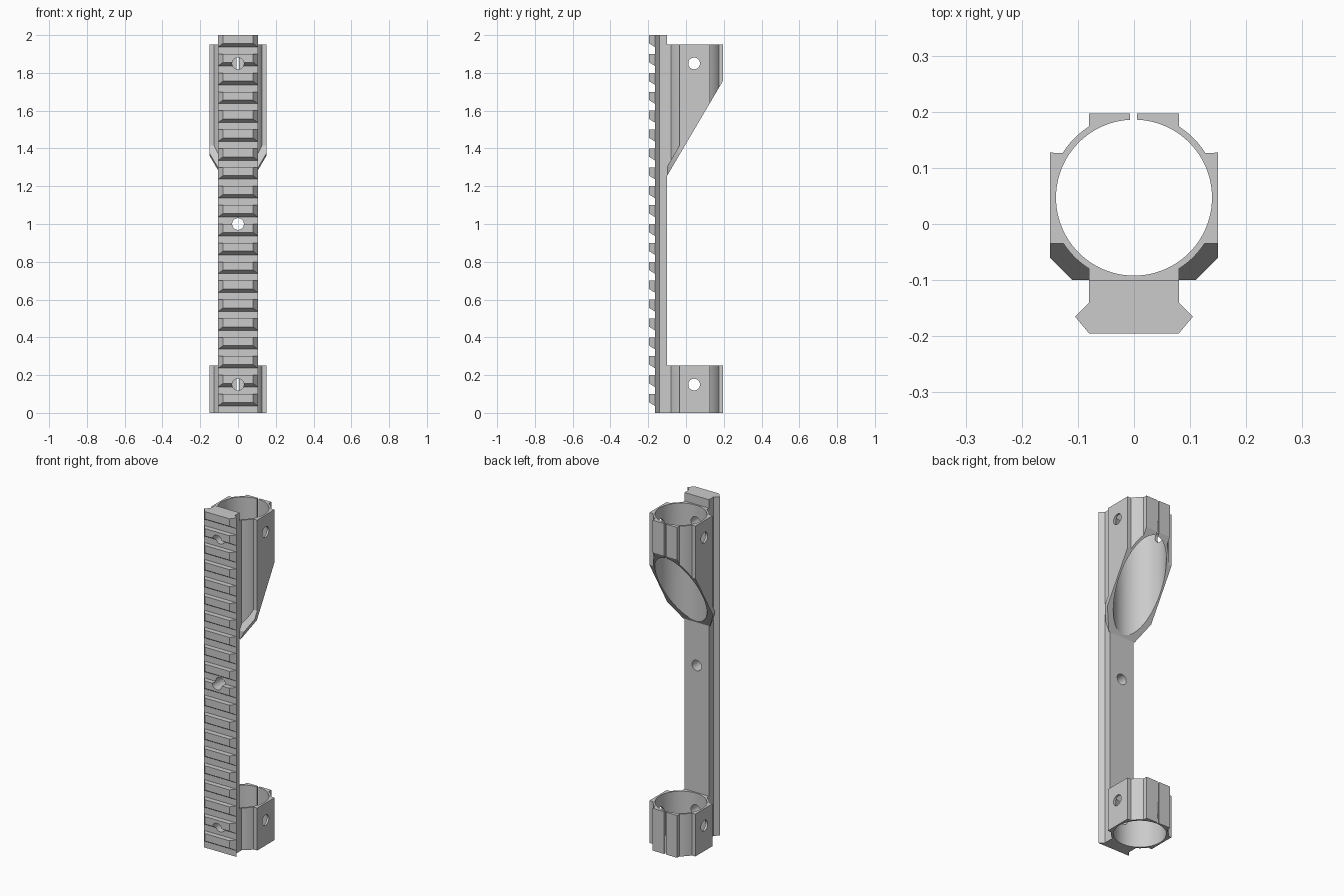
import bpy, bmesh, math
from mathutils import Vector, Matrix

cube = bpy.data.objects.get("Cube")
if cube:
    bpy.data.objects.remove(cube, do_unlink=True)

grey = bpy.data.materials.new("plain_grey")
grey.use_nodes = True
grey.diffuse_color = (0.6, 0.6, 0.6, 1)
grey.node_tree.nodes["Principled BSDF"].inputs["Base Color"].default_value = (0.6, 0.6, 0.6, 1)

AXIS_Y = 0.047      # depth of the bore centre
BORE, SHELL = 0.139, 0.15
HOLE = 0.031


def add_prism(bm, points, vector):
    """Sweep a closed polygon along a vector."""
    near = [bm.verts.new(p) for p in points]
    far = [bm.verts.new(Vector(p) + Vector(vector)) for p in points]
    bm.faces.new(near)
    bm.faces.new(far[::-1])
    for i in range(len(near)):
        j = (i + 1) % len(near)
        bm.faces.new((near[i], far[i], far[j], near[j]))


def add_cylinder(bm, centre, radius, length, turn=None, sides=32):
    matrix = Matrix.Translation(centre)
    if turn:
        matrix = matrix @ Matrix.Rotation(math.pi / 2, 4, turn)
    bmesh.ops.create_cone(bm, cap_ends=True, segments=sides, radius1=radius,
                          radius2=radius, depth=length, matrix=matrix)


def add_box(bm, low, high):
    pts = [(low[0], low[1], low[2]), (high[0], low[1], low[2]),
           (high[0], high[1], low[2]), (low[0], high[1], low[2])]
    add_prism(bm, pts, (0, 0, high[2] - low[2]))


def make_object(name, bm):
    bmesh.ops.recalc_face_normals(bm, faces=bm.faces[:])
    mesh = bpy.data.meshes.new(name)
    bm.to_mesh(mesh)
    bm.free()
    mesh.materials.append(grey)
    obj = bpy.data.objects.new(name, mesh)
    bpy.context.collection.objects.link(obj)
    return obj


def activate(obj):
    bpy.ops.object.select_all(action='DESELECT')
    obj.select_set(True)
    bpy.context.view_layer.objects.active = obj


def combine(obj, build, operation='DIFFERENCE'):
    """Boolean a temporary shape into the object."""
    bm = bmesh.new()
    build(bm)
    tool = make_object("helper", bm)
    tool.hide_render = True
    mod = obj.modifiers.new("combine", 'BOOLEAN')
    mod.operation, mod.solver, mod.object = operation, 'EXACT', tool
    activate(obj)
    bpy.ops.object.modifier_apply(modifier=mod.name)
    bpy.data.objects.remove(tool, do_unlink=True)


def finish(obj):
    activate(obj)
    bpy.ops.object.shade_smooth_by_angle(angle=math.radians(30))


def slope(y):
    return 1.255 + 1.7 * (y + 0.1)


def arc(start, end, steps=6):
    """Points on the ring shell between two angles in degrees."""
    for i in range(steps + 1):
        a = math.radians(start + (end - start) * i / steps)
        yield (SHELL * math.cos(a), AXIS_Y + SHELL * math.sin(a))


def ring_outline():
    half = [(0.08, -0.1), *arc(-57.8, -33), (0.15, -0.035), (0.15, 0.127),
            *arc(32.2, 57.8), (0.08, 0.197)]
    return half + [(-x, y) for x, y in reversed(half)]


def make_ring(name, bottom, top, hole_z, sloped=False):
    bm = bmesh.new()
    add_prism(bm, [(x, y, bottom) for x, y in ring_outline()], (0, 0, top - bottom))
    ring = make_object(name, bm)
    if sloped:
        # Slanted underside with a raised lip along its lower edge
        ys = (-0.15, 0.3)
        wedge = [(-0.3, y, slope(y)) for y in ys] + [(-0.3, 0.3, 1), (-0.3, -0.15, 1)]
        combine(ring, lambda b: add_prism(b, wedge, (0.6, 0, 0)))
        half = [(0.088, -0.1), (0.15, -0.038), (0.15, 0)]
        rim = half + [(-x, y) for x, y in reversed(half)]
        normal = Vector((0, -1.7, 1)).normalized() * 0.025
        combine(ring, lambda b: add_prism(b, [(x, y, slope(y)) for x, y in rim], normal), 'UNION')
        combine(ring, lambda b: add_box(b, (-0.3, -0.3, 1), (0.3, -0.1, 2.1)))
    # Bore, clamp slit, cross hole and front screw hole
    combine(ring, lambda b: add_cylinder(b, (0, AXIS_Y, 1), BORE, 3, sides=96))
    combine(ring, lambda b: add_box(b, (-0.007, 0.15, -0.1), (0.005, 0.3, 2.1)))
    combine(ring, lambda b: add_cylinder(b, (0, 0.043, hole_z), HOLE, 0.6, 'Y'))
    combine(ring, lambda b: add_cylinder(b, (0, -0.12, hole_z), HOLE, 0.2, 'X'))
    finish(ring)


# Mounting rail with dovetail section
half = [(0.08, -0.1), (0.08, -0.14), (0.105, -0.165), (0.08, -0.195)]
section = half + [(-x, y) for x, y in reversed(half)]
bm = bmesh.new()
add_prism(bm, [(x, y, 0) for x, y in section], (0, 0, 2))
rail = make_object("rail", bm)


# Cross slots with slanted upper walls
def slots(b):
    for k in range(20):
        z = 0.1 * k
        low = z if k else -0.05
        add_prism(b, [(-0.2, -0.165, low), (-0.2, -0.165, z + 0.037),
                      (-0.2, -0.205, z + 0.062), (-0.2, -0.205, low)], (0.4, 0, 0))


combine(rail, slots)


def rail_holes(b):
    for z in (0.15, 1.0, 1.85):
        add_cylinder(b, (0, -0.15, z), HOLE, 0.3, 'X')


combine(rail, rail_holes)
finish(rail)

# Clamp rings
make_ring("lower_ring", 0, 0.25, 0.15)
make_ring("upper_ring", 1.2, 1.95, 1.85, sloped=True)
